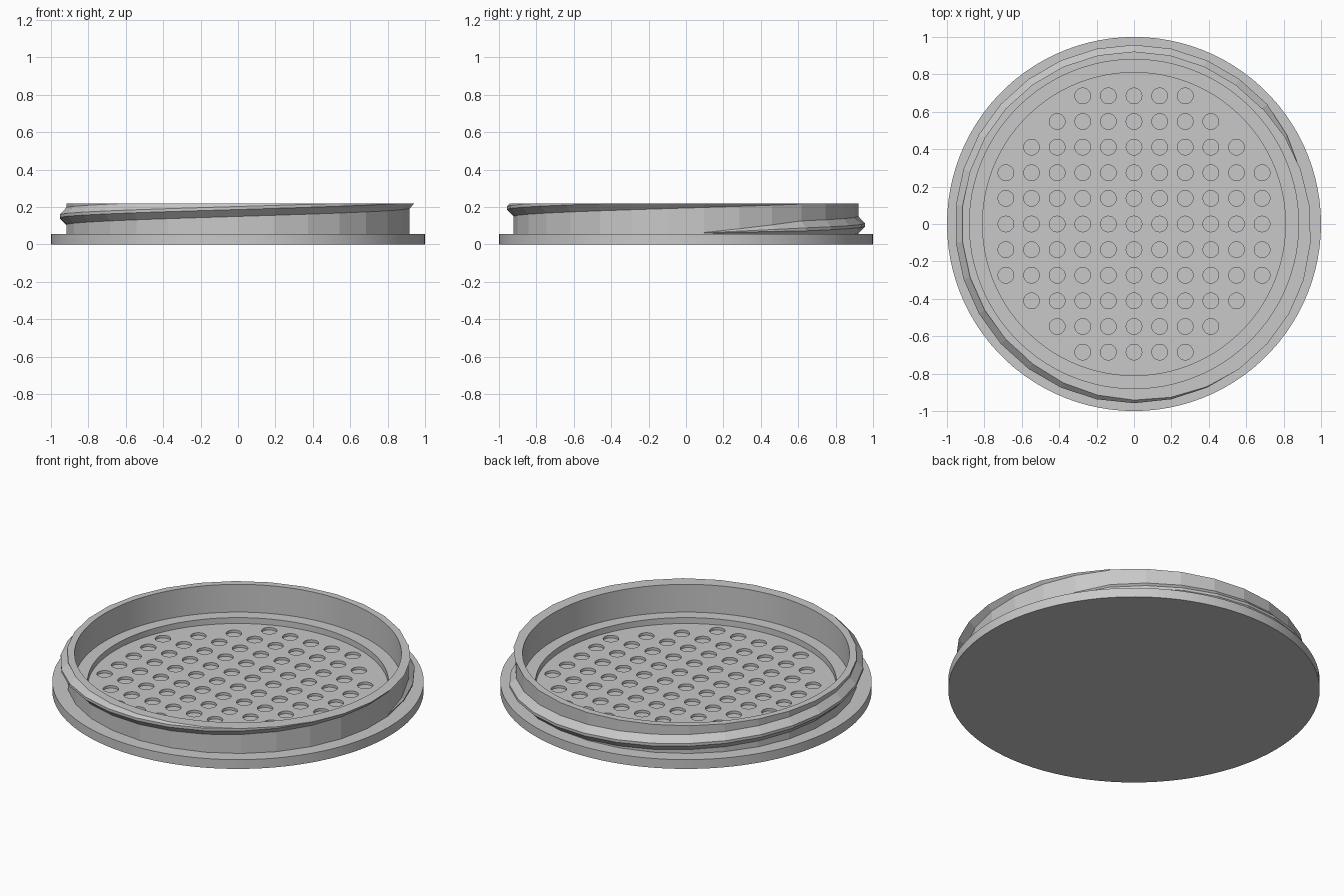
import bpy, bmesh, math
from mathutils import Matrix, Vector

if "Cube" in bpy.data.objects:
    bpy.data.objects.remove(bpy.data.objects["Cube"], do_unlink=True)

FLANGE_TOP, TOP, FLOOR = 0.055, 0.22, 0.02
WALL_OUT, WALL_IN, SIDES = 0.922, 0.88, 30

grey = bpy.data.materials.new("plain grey")
grey.use_nodes = True
grey.diffuse_color = (0.58, 0.58, 0.58, 1)
grey.node_tree.nodes["Principled BSDF"].inputs["Base Color"].default_value = grey.diffuse_color


def finish(name, bm):
    bmesh.ops.recalc_face_normals(bm, faces=bm.faces)
    mesh = bpy.data.meshes.new(name)
    bm.to_mesh(mesh)
    bm.free()
    mesh.materials.append(grey)
    obj = bpy.data.objects.new(name, mesh)
    bpy.context.collection.objects.link(obj)
    return obj


def add_disc(bm, radius, z0, z1, sides, x=0, y=0):
    bmesh.ops.create_cone(bm, cap_ends=True, segments=sides, radius1=radius, radius2=radius,
                          depth=z1 - z0, matrix=Matrix.Translation((x, y, (z0 + z1) / 2)))


def disc(name, *args):
    bm = bmesh.new()
    add_disc(bm, *args)
    return finish(name, bm)


def select_only(obj):
    bpy.ops.object.select_all(action='DESELECT')
    obj.select_set(True)
    bpy.context.view_layer.objects.active = obj


def cut(obj, cutter):
    cutter.hide_render = True
    mod = obj.modifiers.new("cut", 'BOOLEAN')
    mod.operation, mod.solver, mod.object = 'DIFFERENCE', 'EXACT', cutter
    select_only(obj)
    bpy.ops.object.modifier_apply(modifier=mod.name)
    bpy.data.objects.remove(cutter, do_unlink=True)


def smooth(obj):
    select_only(obj)
    bpy.ops.object.shade_smooth_by_angle(angle=math.radians(8))


# Flanged base with a round recess and a grid of blind holes
base = disc("flange_base", 1.0, 0, FLANGE_TOP, 100)
cut(base, disc("recess_cutter", 0.81, FLOOR, 0.1, 100))
holes = bmesh.new()
for i in range(-5, 6):
    for j in range(-5, 6):
        if i * i + j * j <= 29:
            add_disc(holes, 0.042, 0.005, 0.04, 24, i * 0.137, j * 0.137)
cut(base, finish("hole_cutter", holes))
smooth(base)

# Upright wall: faceted outside, round inside
wall = disc("upright_wall", WALL_OUT, 0.04, TOP, SIDES)
cut(wall, disc("bore_cutter", WALL_IN, 0, 0.3, 100))
# Trim the buried foot so the ledge stays clean
smooth(wall)

# Screw thread: tapered lead-in, rising helix, trimmed level with the rim
bm = bmesh.new()
rings = []
for k in range(SIDES + 4):
    angle = math.radians(6 + k * 360 / SIDES)
    grow = max(0.02, min(1, k / 3))
    mid = 0.06 + 0.18 * angle / math.tau
    crest = WALL_OUT + 0.036 * grow
    section = [(0.905, -0.045), (WALL_OUT, -0.045), (crest, -0.008),
               (crest, 0.008), (WALL_OUT, 0.045), (0.905, 0.045)]
    rings.append([bm.verts.new((r * math.cos(angle), r * math.sin(angle), mid + h * grow))
                  for r, h in section])
for a, b in zip(rings, rings[1:]):
    for n in range(len(a)):
        m = (n + 1) % len(a)
        bm.faces.new((a[n], a[m], b[m], b[n]))
bm.faces.new(rings[0])
bm.faces.new(rings[-1])
bmesh.ops.recalc_face_normals(bm, faces=bm.faces)
result = bmesh.ops.bisect_plane(bm, geom=bm.verts[:] + bm.edges[:] + bm.faces[:],
                                plane_co=Vector((0, 0, TOP)), plane_no=Vector((0, 0, 1)),
                                clear_outer=True)
rim = [e for e in result["geom_cut"] if isinstance(e, bmesh.types.BMEdge)]
bmesh.ops.triangle_fill(bm, edges=rim, use_beauty=True)
finish("screw_thread", bm)
